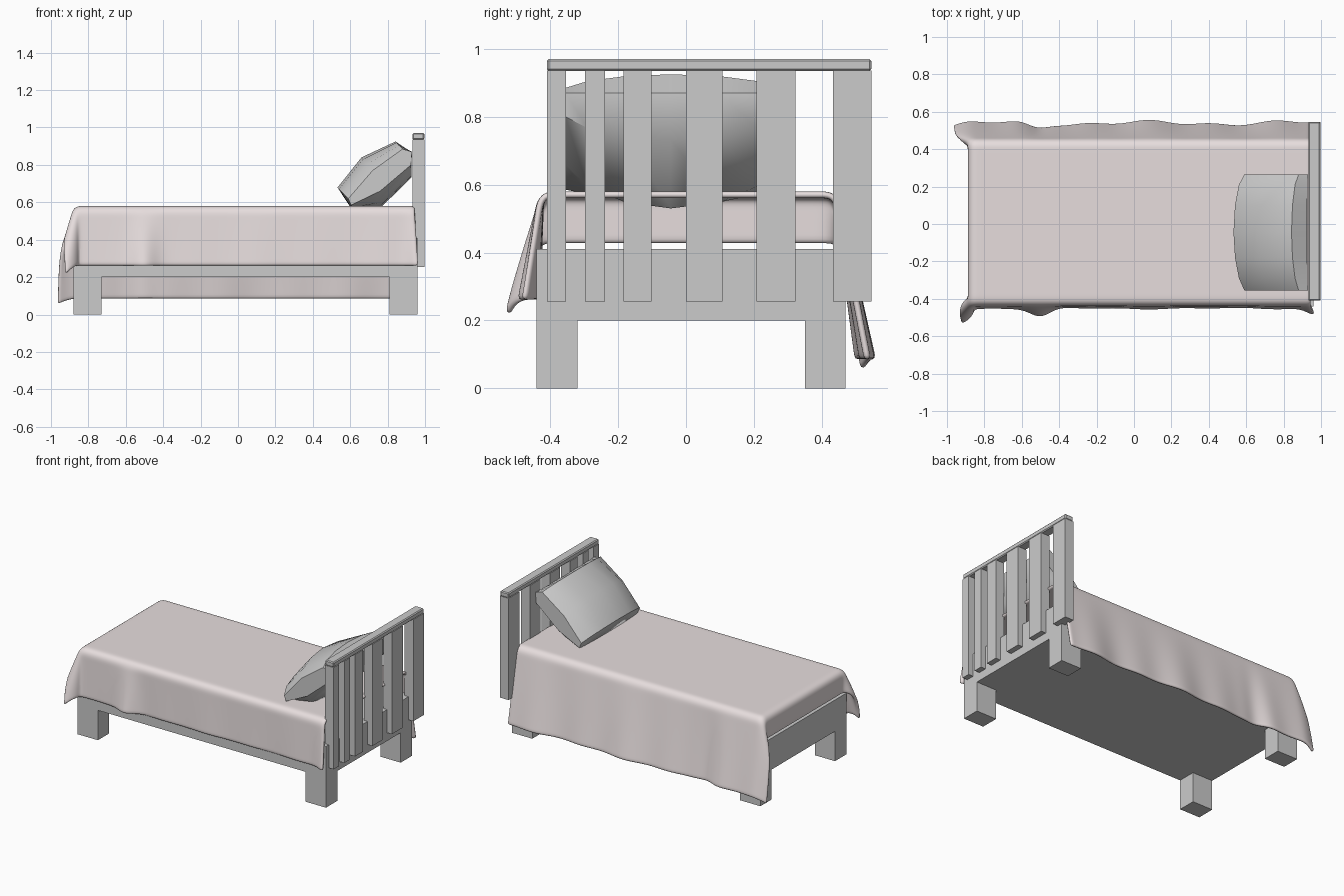
import bpy, bmesh, math

if "Cube" in bpy.data.objects:
    bpy.data.objects.remove(bpy.data.objects["Cube"])


def mesh_object(name, verts, faces):
    me = bpy.data.meshes.new(name)
    me.from_pydata(verts, [], faces)
    ob = bpy.data.objects.new(name, me)
    bpy.context.collection.objects.link(ob)
    return ob


def box(name, x, y, z):
    bm = bmesh.new()
    bmesh.ops.create_cube(bm, size=1)
    for v in bm.verts:
        v.co = [(r[0] + r[1]) / 2 + c * (r[1] - r[0]) for r, c in zip((x, y, z), v.co)]
    me = bpy.data.meshes.new(name)
    bm.to_mesh(me)
    bm.free()
    ob = bpy.data.objects.new(name, me)
    bpy.context.collection.objects.link(ob)
    return ob


# Bed frame and legs
box("bed_base", (-0.88, 0.96), (-0.44, 0.47), (0.2, 0.41))
for xn, x in (("foot", (-0.88, -0.73)), ("head", (0.81, 0.96))):
    for yn, y in (("front", (-0.44, -0.32)), ("back", (0.35, 0.47))):
        box(f"{xn}_{yn}_leg", x, y, (0, 0.201))

# Headboard: unevenly wide slats under a top rail
HX = (0.932, 0.996)
slats = [(-0.41, -0.354), (-0.298, -0.239), (-0.184, -0.101),
         (0, 0.107), (0.207, 0.322), (0.433, 0.546)]
for i, y in enumerate(slats):
    box(f"headboard_slat_{i + 1}", HX, y, (0.255, 0.936))
rail = box("headboard_top_rail", HX, (-0.41, 0.546), (0.935, 0.97))
bev = rail.modifiers.new("bevel", 'BEVEL')
bev.width = 0.006
bev.segments = 1

# Blanket: a flat cloth draped over three rounded edges
TOP, R = 0.58, 0.038
X0, YF, YB = -0.85, -0.40, 0.415


def bump(x, centre, width):
    return math.exp(-((x - centre) / width) ** 2)


def drape(u, v):
    a = max(0, X0 - u)
    front = v < YF
    b = max(0, YF - v, v - YB)
    d = math.hypot(a, b)
    x, y = max(u, X0), min(max(v, YF), YB)
    if d < 1e-6:
        return (x, y, TOP)
    dx, dy = -a / d, (-b if front else b) / d
    arc = R * math.pi / 2
    if d < arc:
        out, down = R * math.sin(d / R), R * (1 - math.cos(d / R))
    else:
        out, down = R, R + d - arc
    hang = max(0, down - R * 0.5)
    s = 2 * a * b / (d * d)              # strongest on the corner diagonal
    x += dx * out
    y += dy * out
    ripple = 0.02 * math.sin(8 * u + 1) + 0.015 * math.sin(19 * u)
    if front:
        flare = 0.05 + 0.36 * s + 0.5 * ripple
        flare += 0.15 * bump(u, -0.5, 0.07) + 0.12 * bump(u, 0.95, 0.05)
        x += dx * flare * hang
        y += dy * flare * hang
        x += 0.05 * hang * bump(u, 0.95, 0.1)
    elif b > 0:
        flare = 0.19 + ripple - 0.06 * bump(u, -0.52, 0.07)
        y += dy * flare * hang
        x -= 0.34 * s * hang
    return (x, y, TOP - down)


NU, NV = 80, 72
U0, U1, V0, V1 = X0 - 0.175, 0.945, YF - 0.34, YB + 0.515
pts = [drape(U0 + (U1 - U0) * i / NU, V0 + (V1 - V0) * j / NV)
       for i in range(NU + 1) for j in range(NV + 1)]
W = NV + 1
quads = [(i * W + j, (i + 1) * W + j, (i + 1) * W + j + 1, i * W + j + 1)
         for i in range(NU) for j in range(NV)]
blanket = mesh_object("blanket", pts, quads)
sol = blanket.modifiers.new("thickness", 'SOLIDIFY')
sol.thickness = 0.02
sol.offset = -1
sub = blanket.modifiers.new("smooth", 'SUBSURF')
sub.levels = sub.render_levels = 1
mat = bpy.data.materials.new("pale_pink_cloth")
mat.diffuse_color = (0.80, 0.73, 0.73, 1)
mat.use_nodes = True
mat.node_tree.nodes["Principled BSDF"].inputs["Base Color"].default_value = mat.diffuse_color
blanket.data.materials.append(mat)

# Pillow: low-poly loft between a plump middle section and thin ends
mid = [(0.532, 0.679), (0.66, 0.84), (0.842, 0.925), (0.925, 0.87),
       (0.928, 0.733), (0.72, 0.53), (0.61, 0.56)]
end = [(0.59, 0.62), (0.72, 0.77), (0.88, 0.885), (0.93, 0.87),
       (0.925, 0.80), (0.76, 0.66), (0.605, 0.585)]
stations = [(-0.355, 0.0), (-0.29, 0.5), (-0.18, 0.86), (-0.045, 1.0),
            (0.10, 0.86), (0.21, 0.5), (0.265, 0.0)]
n = len(mid)
pv = [(e[0] + (m[0] - e[0]) * k, y, e[1] + (m[1] - e[1]) * k)
      for y, k in stations for m, e in zip(mid, end)]
pf = [(r * n + i, r * n + (i + 1) % n, (r + 1) * n + (i + 1) % n, (r + 1) * n + i)
      for r in range(len(stations) - 1) for i in range(n)]
pf += [tuple(range(n))[::-1], tuple(range(len(pv) - n, len(pv)))]
pillow = mesh_object("pillow", pv, pf)
bm = bmesh.new()
bm.from_mesh(pillow.data)
bmesh.ops.recalc_face_normals(bm, faces=bm.faces)
bm.to_mesh(pillow.data)
bm.free()

# Smooth shading on the soft parts
for ob, ang in ((blanket, 60), (pillow, 50)):
    bpy.ops.object.select_all(action='DESELECT')
    ob.select_set(True)
    bpy.context.view_layer.objects.active = ob
    bpy.ops.object.shade_smooth_by_angle(angle=math.radians(ang))
